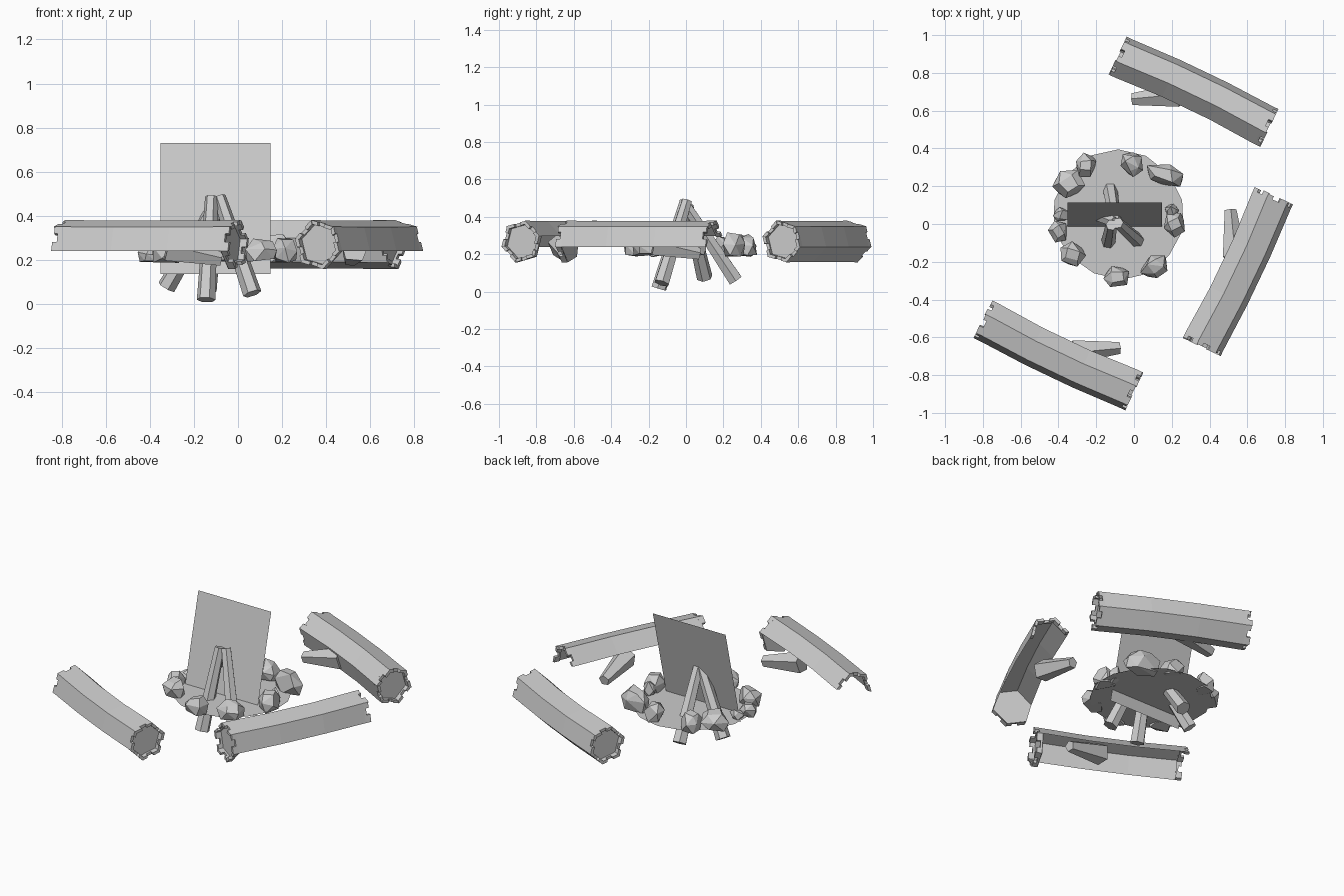
import bpy, bmesh, random
from math import cos, sin, pi, radians
from mathutils import Vector, Matrix

if "Cube" in bpy.data.objects:
    bpy.data.objects.remove(bpy.data.objects["Cube"])

random.seed(4)


def make(name, bm):
    me = bpy.data.meshes.new(name)
    bm.to_mesh(me)
    bm.free()
    ob = bpy.data.objects.new(name, me)
    bpy.context.collection.objects.link(ob)
    return ob


def prism(bm, a, b, ra, rb, n, spin=0.0):
    """Tapered n-sided bar from point a to point b."""
    a, b = Vector(a), Vector(b)
    rot = (b - a).to_track_quat('Z', 'Y')
    rings = []
    for p, r in ((a, ra), (b, rb)):
        rings.append([bm.verts.new(p + rot @ Vector((r * cos(2 * pi * i / n + spin), r * sin(2 * pi * i / n + spin), 0)))
                      for i in range(n)])
    for i in range(n):
        j = (i + 1) % n
        bm.faces.new((rings[0][i], rings[0][j], rings[1][j], rings[1][i]))
    bm.faces.new(rings[0][::-1])
    bm.faces.new(rings[1])


# Hollow-ended logs: hexagonal bark, recessed caps, jagged bark tabs and a side branch
R, HALF, ZC = 0.115, 0.41, 0.268


def section(x, r=R, bow=0.0):
    # local +y is the inner side, towards the fire
    return [Vector((x, -r * cos(radians(45 + 60 * i)) - bow, ZC + r * sin(radians(45 + 60 * i)))) for i in range(6)]


def log(name, loc, angle, sides, caps):
    bm = bmesh.new()
    rings = [[bm.verts.new(p) for p in section(x, r, bow)]
             for x, r, bow in ((-HALF, R, 0), (-0.14, R * .98, .013), (0.14, R * .98, .013), (HALF, R, 0))]
    for k in range(3):
        for i in sides:
            j = (i + 1) % 6
            bm.faces.new((rings[k][i], rings[k][j], rings[k + 1][j], rings[k + 1][i]))
    for s in (-1, 1):
        capped = s in caps
        if capped:
            cap = [bm.verts.new(p) for p in section(s * (HALF - .002), R)]
            bm.faces.new(cap if s < 0 else cap[::-1])
        # jagged bark tabs past the end
        outer, inner = section(s * HALF), section(s * HALF, R * .83)
        for i in (range(6) if capped else sides):
            j = (i + 1) % 6
            for t0, t1, d in ((0, .38, .035), (.38, .72, .012), (.72, 1, .03)):
                base = [outer[i].lerp(outer[j], t0), outer[i].lerp(outer[j], t1),
                        inner[i].lerp(inner[j], t1), inner[i].lerp(inner[j], t0)]
                lo = [bm.verts.new(p) for p in base]
                hi = [bm.verts.new(p + Vector((s * d, 0, 0))) for p in base]
                for a in range(4):
                    b = (a + 1) % 4
                    bm.faces.new((lo[a], lo[b], hi[b], hi[a]))
                bm.faces.new(hi)
    prism(bm, (0.06, 0.05, 0.25), (0.275, 0.175, 0.2), 0.065, 0.033, 5, .4)
    ob = make(name, bm)
    ob.matrix_world = Matrix.Translation((loc[0], loc[1], 0)) @ Matrix.Rotation(radians(angle), 4, 'Z')


log("back_log", (0.315, 0.70), 154.5, range(6), (-1, 1))
log("right_log", (0.55, -0.25), 64.5, (0, 1, 5), (-1,))
log("front_log", (-0.40, -0.695), -25.5, (0, 1, 5), (1,))

# Ash bed
bm = bmesh.new()
bmesh.ops.create_circle(bm, cap_ends=True, segments=14, radius=0.345,
                        matrix=Matrix.Translation((-0.075, 0.05, 0.2)))
for v in bm.verts:
    v.co.x += random.uniform(-.015, .015)
make("ash_bed", bm)

# Ring of chipped stones: x, y, width, depth, height, turn
stones = [(-.345, .215, .16, .14, .09, 15), (-.255, .31, .10, .13, .10, -15), (-.01, .32, .11, .13, .10, 20),
          (.165, .26, .20, .11, .11, -20), (.215, .0, .11, .13, .09, 10), (.20, .07, .07, .07, .08, 40),
          (.11, -.225, .15, .11, .09, 25), (-.09, -.28, .13, .11, .09, 0), (-.325, -.16, .13, .12, .09, -30),
          (-.40, -.04, .10, .11, .06, 10), (-.385, .05, .08, .07, .05, 0)]
for n, (x, y, w, d, h, turn) in enumerate(stones):
    bm = bmesh.new()
    for z, r, count in ((0, .48, 5), (.55, .56, 5), (1, .33, 4)):
        for i in range(count):
            a = 2 * pi * i / count + random.uniform(-.3, .3) + z
            bm.verts.new((w * r * cos(a), d * r * sin(a), h * z + random.uniform(-.012, .012)))
    hull = bmesh.ops.convex_hull(bm, input=bm.verts)
    loose = [v for v in bm.verts if not v.link_faces]
    bmesh.ops.delete(bm, geom=loose, context='VERTS')
    bmesh.ops.dissolve_limit(bm, angle_limit=radians(14), verts=bm.verts, edges=bm.edges)
    bm.transform(Matrix.Translation((x, y, 0.197)) @ Matrix.Rotation(radians(turn), 4, 'Z'))
    make(f"stone_{n + 1}", bm)

# Firewood teepee
sticks = [((-.145, -.145, .017), (-.12, -.005, .485)), ((.065, -.13, .045), (-.085, .005, .485)),
          ((-.325, .10, .075), (-.10, .01, .455)), ((-.14, .265, .06), (-.095, .0, .46))]
for n, (foot, tip) in enumerate(sticks):
    bm = bmesh.new()
    prism(bm, foot, tip, 0.043, 0.030, 6, .3 * n)
    make(f"stick_{n + 1}", bm)

# Flame card leaning back behind the sticks
bm = bmesh.new()
bm.faces.new([bm.verts.new(p) for p in ((-.352, -.03, .135), (.147, -.03, .135), (.147, .115, .73), (-.352, .115, .73))])
make("flame_card", bm)
